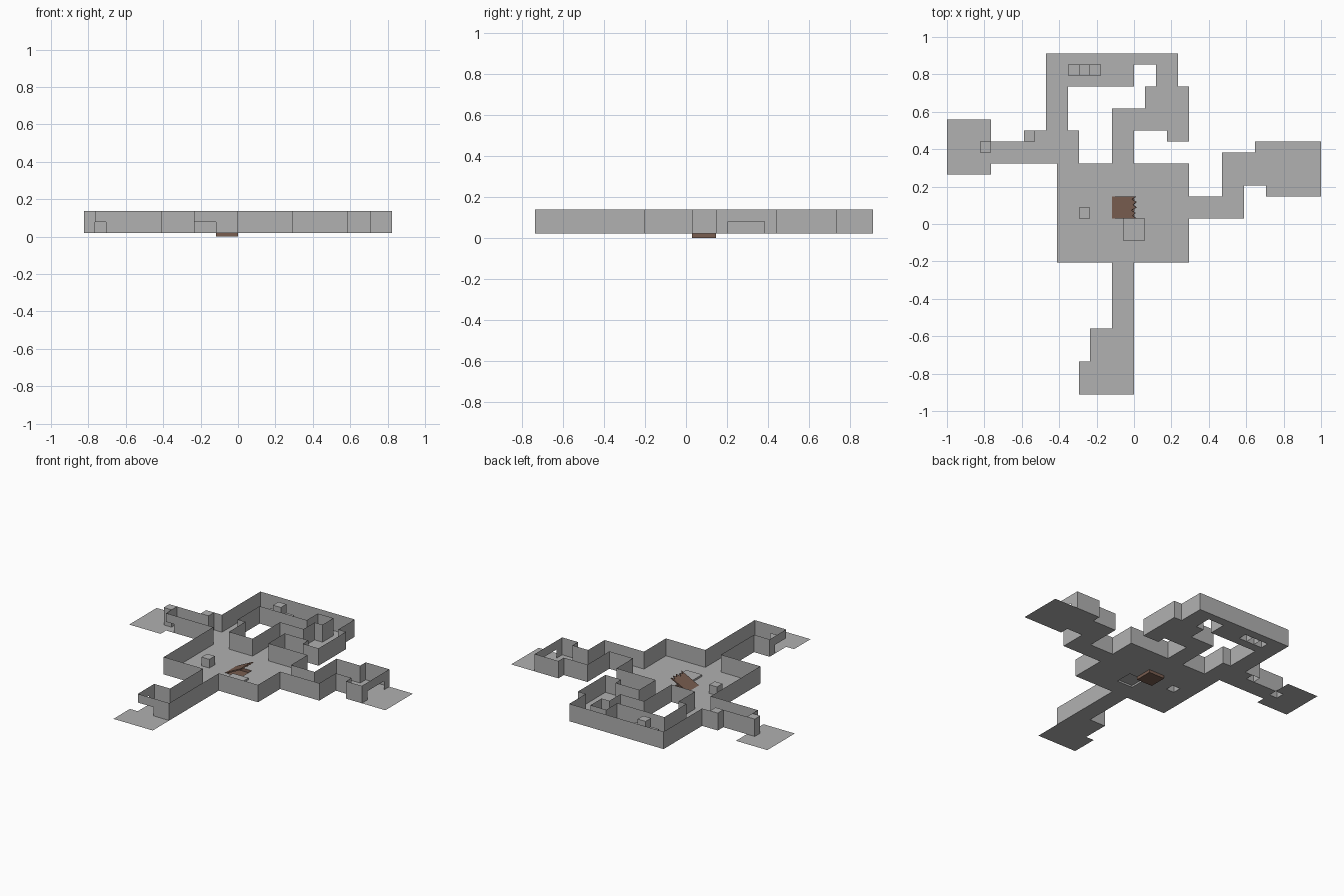
import bpy, bmesh, math

if "Cube" in bpy.data.objects:
    bpy.data.objects.remove(bpy.data.objects["Cube"])

U = 1 / 17            # plan grid unit
Z0 = 0.02             # floor level
FULL, HALF = Z0 + 2 * U, Z0 + U


def material(name, rgb):
    m = bpy.data.materials.new(name)
    m.diffuse_color = (*rgb, 1)
    m.use_nodes = True
    m.node_tree.nodes["Principled BSDF"].inputs["Base Color"].default_value = m.diffuse_color
    return m


GREY = material("stone grey", (0.44, 0.44, 0.44))
BROWN = material("wood brown", (0.19, 0.11, 0.08))


def P(i, j, z):
    """Grid corner to position."""
    return (i * U, (j - 0.5) * U, z)


def finish(bm, name, mat, tidy=True):
    bmesh.ops.remove_doubles(bm, verts=bm.verts, dist=1e-5)
    if tidy:
        bmesh.ops.dissolve_limit(bm, angle_limit=0.01, verts=bm.verts, edges=bm.edges)
    me = bpy.data.meshes.new(name)
    bm.to_mesh(me)
    bm.free()
    me.materials.append(mat)
    ob = bpy.data.objects.new(name, me)
    bpy.context.collection.objects.link(ob)
    return ob


def quad(bm, pts):
    bm.faces.new([bm.verts.new(p) for p in pts])


def cells(rects):
    return {(i, j) for a, b, c, d in rects for i in range(a, c) for j in range(b, d)}


# Rooms and corridors (x0, y0, x1, y1 in grid units)
rooms = cells([
    (-7, -3, 5, 6),                                             # main hall
    (-2, -9, 0, -3), (-4, -12, 0, -9),                          # south wing
    (5, 1, 8, 3), (8, 1, 10, 7), (10, 4, 11, 7),                # east wing
    (11, 4, 12, 8), (12, 3, 14, 8),
    (-13, 6, -5, 8), (-10, 8, -5, 9),                           # west wing
    (-8, 9, -6, 16), (-8, 13, 0, 16), (0, 15, 4, 16),           # north loop
    (2, 13, 4, 16), (1, 11, 5, 13), (-2, 6, 0, 11),
    (0, 9, 5, 11), (3, 8, 5, 9)])
pads = cells([(14, 3, 17, 8), (-5, -15, 0, -12), (-17, 5, -13, 10)])

# Blocks standing on the floor: rectangle and top height
blocks = {
    "hall_crate": ((-5, 1, -4, 2), HALF),
    "hall_platform": ((-1, -1, 1, 1), Z0 + 0.012),
    "north_crate_left": ((-6, 14, -5, 15), HALF),
    "north_crate_middle": ((-5, 14, -4, 15), FULL),
    "north_crate_right": ((-4, 14, -3, 15), HALF),
    "nook_pillar": ((-10, 8, -9, 9), FULL),
    "west_pillar": ((-14, 7, -13, 8), FULL)}
pit = cells([(-2, 1, 0, 3)])
block_cells = cells([r for r, h in blocks.values()])

# Floor, open under the blocks and the pit
bm = bmesh.new()
for i, j in sorted((rooms | pads) - pit - block_cells):
    quad(bm, [P(i, j, Z0), P(i + 1, j, Z0), P(i + 1, j + 1, Z0), P(i, j + 1, Z0)])
finish(bm, "floor", GREY)


def doorway(a, b):
    """True where a wall segment has an opening below a lintel."""
    (x0, y0), (x1, y1) = sorted((a, b))
    if x0 == x1:
        return ((x0 == 14 and 4 <= y0 < 7) or (x0 == -13 and y0 == 6)
                or (x0 == -4 and -12 <= y0 < -10))
    return (y0 == -12 and -4 <= x0 < -2) or (y0 == 6 and x0 == -13)


# Thin walls along every room boundary
bm = bmesh.new()
for i, j in sorted(rooms):
    c = [(i, j), (i + 1, j), (i + 1, j + 1), (i, j + 1)]
    for k, (di, dj) in enumerate([(0, -1), (1, 0), (0, 1), (-1, 0)]):
        if (i + di, j + dj) in rooms:
            continue
        a, b = c[k], c[(k + 1) % 4]
        steps = [(HALF, FULL)] if doorway(a, b) else [(Z0, HALF), (HALF, FULL)]
        for lo, hi in steps:
            quad(bm, [P(*a, lo), P(*b, lo), P(*b, hi), P(*a, hi)])
finish(bm, "walls", GREY)

# Crates, platform and pillars, open underneath
for name, ((a, b, c, d), top) in blocks.items():
    bm = bmesh.new()
    ring = [(a, b), (c, b), (c, d), (a, d)]
    quad(bm, [P(*p, top) for p in ring])
    for k in range(4):
        p, q = ring[k], ring[(k + 1) % 4]
        quad(bm, [P(*p, Z0), P(*q, Z0), P(*q, top), P(*p, top)])
    finish(bm, name, GREY, False)

# Wooden tray sunk in the pit
bm = bmesh.new()
ring = [(-2, 1), (0, 1), (0, 3), (-2, 3)]
quad(bm, [P(*p, 0) for p in reversed(ring)])
for k in range(4):
    p, q = ring[k], ring[(k + 1) % 4]
    quad(bm, [P(*p, 0), P(*q, 0), P(*q, Z0), P(*p, Z0)])
finish(bm, "pit_tray", BROWN, False)

# Tilted broken board with a jagged raised end
bm = bmesh.new()
jag = [0.2, -0.15, 0.1, -0.25, 0.2, -0.1, 0.2, -0.2, 0.15]
outline = [(-2, 1)] + [(e, 1 + 2 * n / 8) for n, e in enumerate(jag)] + [(-2, 3)]
quad(bm, [P(x, y, Z0 + (x + 2) * U * 0.5) for x, y in outline])
board = finish(bm, "broken_board", BROWN, False)
mod = board.modifiers.new("thickness", "SOLIDIFY")
mod.thickness = 0.008
